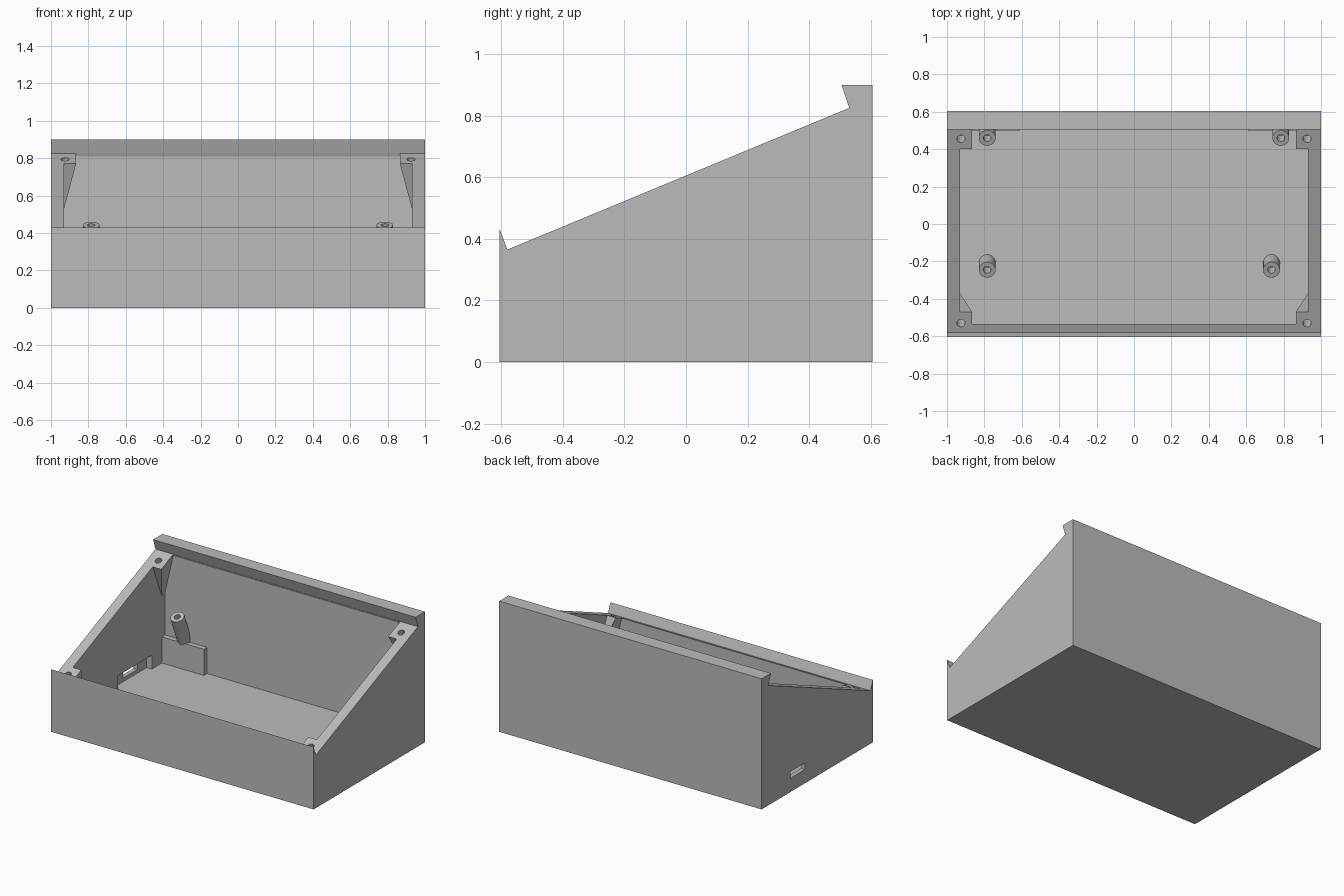
import bpy, bmesh
from math import radians, atan2
from mathutils import Vector, Matrix

if "Cube" in bpy.data.objects:
    bpy.data.objects.remove(bpy.data.objects["Cube"])

grey = bpy.data.materials.new("light grey plastic")
grey.use_nodes = True
GREY = (0.5, 0.5, 0.5, 1)
grey.diffuse_color = GREY
grey.node_tree.nodes["Principled BSDF"].inputs["Base Color"].default_value = GREY

# Sloped top: direction up the slope and its normal, in the YZ plane
FRONT, BACK = Vector((0, -0.58, 0.365)), Vector((0, 0.53, 0.825))
ALONG = (BACK - FRONT).normalized()
NORMAL = Vector((0, -ALONG.z, ALONG.y))
TILT = Matrix.Rotation(atan2(ALONG.z, ALONG.y), 4, 'X')


def finish(name, bm):
    bmesh.ops.recalc_face_normals(bm, faces=bm.faces)
    mesh = bpy.data.meshes.new(name)
    bm.to_mesh(mesh)
    bm.free()
    mesh.materials.append(grey)
    obj = bpy.data.objects.new(name, mesh)
    bpy.context.collection.objects.link(obj)
    return obj


def loft(name, ring_a, ring_b):
    """Solid between two matching outlines."""
    bm = bmesh.new()
    a = [bm.verts.new(p) for p in ring_a]
    b = [bm.verts.new(p) for p in ring_b]
    bm.faces.new(a)
    bm.faces.new(b)
    for i in range(len(a)):
        j = (i + 1) % len(a)
        bm.faces.new((a[i], a[j], b[j], b[i]))
    return finish(name, bm)


def extrude_x(name, profile, x0, x1):
    return loft(name, [(x0, y, z) for y, z in profile], [(x1, y, z) for y, z in profile])


def box(name, x0, x1, y0, y1, z0, z1):
    return extrude_x(name, [(y0, z0), (y1, z0), (y1, z1), (y0, z1)], x0, x1)


def rod(name, top, radius, length):
    """Cylinder square to the slope, with its top centre at the given point."""
    bm = bmesh.new()
    place = Matrix.Translation(Vector(top) - NORMAL * length / 2) @ TILT
    bmesh.ops.create_cone(bm, cap_ends=True, segments=32, radius1=radius,
                          radius2=radius, depth=length, matrix=place)
    return finish(name, bm)


def cut(obj, cutter, keep=False):
    mod = obj.modifiers.new("cut", 'BOOLEAN')
    mod.operation = 'DIFFERENCE'
    mod.solver = 'EXACT'
    mod.object = cutter
    activate(obj)
    bpy.ops.object.modifier_apply(modifier=mod.name)
    if not keep:
        bpy.data.objects.remove(cutter)


def activate(obj):
    bpy.ops.object.select_all(action='DESELECT')
    obj.select_set(True)
    bpy.context.view_layer.objects.active = obj


def slope_point(x, y, depth=0):
    """Point at y on the line that lies the given depth under the slope."""
    start = FRONT - NORMAL * depth
    p = start + ALONG * ((y - start.y) / ALONG.y)
    return Vector((x, p.y, p.z))


# Case body with overhanging front and back lips
case = extrude_x("case", [(-0.605, 0), (0.605, 0), (0.605, 0.9), (0.505, 0.9),
                          (BACK.y, BACK.z), (FRONT.y, FRONT.z), (-0.605, 0.43)], -1, 1)
cut(case, extrude_x("cavity", [(-0.535, 0.07), (0.535, 0.07), (0.535, 0.81),
                               (0.525, 0.835), (0.49, 0.93), (-0.535, 0.93)], -0.93, 0.93))

# Thinned wall pocket and port opening in the -x side
cut(case, box("pocket", -0.97, -0.9, 0.02, 0.39, 0.07, 0.165))
cut(case, box("port", -1.1, -0.9, 0.135, 0.29, 0.095, 0.14))

# Corner screw tabs: wedges tapering into the side walls
for side, side_name in ((-1, "right"), (1, "left")):
    for end, edge, wall, hole_y in (("front", -0.47, -0.535, -0.53),
                                    ("back", 0.40, 0.535, 0.455)):
        drop = 0.26
        inner, outer = side * 0.865, side * 0.93
        shift = drop * ALONG.z
        near = [slope_point(inner, edge), slope_point(outer, edge),
                slope_point(outer, edge + shift, drop)]
        far = [slope_point(inner, wall), slope_point(outer, wall),
               slope_point(outer, wall, drop)]
        tab = loft(f"{end}_{side_name}_screw_tab", near, far)
        hole = rod("hole", slope_point(side * 0.925, hole_y) + NORMAL * 0.02, 0.022, 0.12)
        cut(tab, hole, keep=True)
        cut(case, hole)

    # Thick pad on the back wall behind the rear post
    x0, x1 = sorted((side * 0.61, side * 0.93))
    box(f"{side_name}_back_pad", x0, x1, 0.5, 0.535, 0.07, 0.25)

# Tilted circuit board posts with screw holes
for name, x, y, z, length in (("back_right_post", -0.785, 0.46, 0.442, 0.26),
                              ("back_left_post", 0.785, 0.46, 0.442, 0.26),
                              ("front_right_post", -0.785, -0.245, 0.15, 0.13),
                              ("front_left_post", 0.735, -0.245, 0.15, 0.13)):
    post = rod(name, (x, y, z), 0.045, length)
    cut(post, rod("hole", Vector((x, y, z)) + NORMAL * 0.02, 0.02, 0.1))
    activate(post)
    bpy.ops.object.shade_smooth_by_angle(angle=radians(30))
